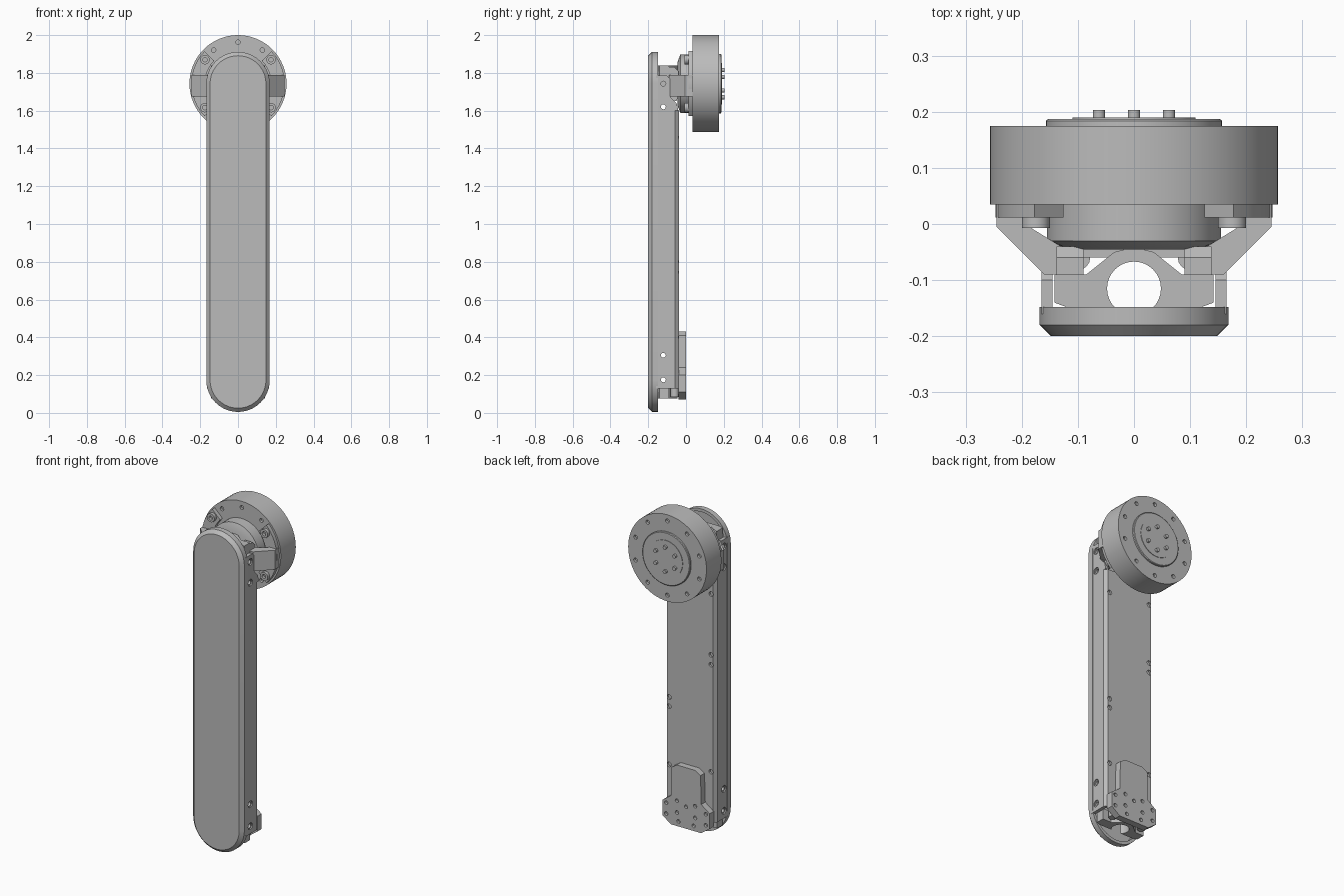
import bpy, bmesh, math

if "Cube" in bpy.data.objects:
    bpy.data.objects.remove(bpy.data.objects["Cube"], do_unlink=True)

grey = bpy.data.materials.new("machined grey")
grey.use_nodes = True
grey.diffuse_color = (0.5, 0.5, 0.5, 1)
grey.node_tree.nodes["Principled BSDF"].inputs["Base Color"].default_value = (0.5, 0.5, 0.5, 1)

HUB_Z = 1.743   # height of the actuator axis
LOW_Z = 0.173   # centre of the lower rounded end


def place(axis, p, d):
    """Lift a 2D point to 3D, at distance d along the axis."""
    u, v = p
    return {"x": (d, u, v), "y": (u, d, v), "z": (u, v, d)}[axis]


def loft(name, axis, sections):
    """Skin a row of (outline, distance) sections and cap both ends."""
    bm = bmesh.new()
    rings = [[bm.verts.new(place(axis, p, d)) for p in pts] for pts, d in sections]
    for a, b in zip(rings, rings[1:]):
        for i in range(len(a)):
            j = (i + 1) % len(a)
            bm.faces.new((a[i], a[j], b[j], b[i]))
    bm.faces.new(rings[0])
    bm.faces.new(rings[-1])
    bmesh.ops.recalc_face_normals(bm, faces=bm.faces)
    mesh = bpy.data.meshes.new(name)
    bm.to_mesh(mesh)
    bm.free()
    mesh.materials.append(grey)
    obj = bpy.data.objects.new(name, mesh)
    bpy.context.collection.objects.link(obj)
    return obj


def prism(name, axis, pts, a, b):
    return loft(name, axis, [(pts, a), (pts, b)])


def circle(r, u=0, v=0, n=48):
    return [(u + r * math.cos(math.tau * i / n), v + r * math.sin(math.tau * i / n))
            for i in range(n)]


def mirrored(half):
    """Complete an outline from its right half, listed bottom to top."""
    return half + [(-u, v) for u, v in reversed(half)]


def flip(pts):
    return [(-u, v) for u, v in pts]


def stadium(r, n=20):
    top = [(r * math.cos(math.pi * i / n), HUB_Z + r * math.sin(math.pi * i / n))
           for i in range(n + 1)]
    return top + [(-u, LOW_Z + HUB_Z - v) for u, v in top]


def rod(axis, u, v, r, a, b, n=16):
    return prism("cutter", axis, circle(r, u, v, n), a, b)


def cut(obj, cutters):
    for c in cutters:
        mod = obj.modifiers.new("cut", "BOOLEAN")
        mod.object = c
        mod.solver = "EXACT"
    bpy.context.view_layer.update()
    graph = bpy.context.evaluated_depsgraph_get()
    mesh = bpy.data.meshes.new_from_object(obj.evaluated_get(graph))
    obj.modifiers.clear()
    obj.data = mesh
    for c in cutters:
        bpy.data.objects.remove(c, do_unlink=True)


def around(count, r, start):
    for i in range(count):
        a = math.radians(start) + math.tau * i / count
        yield r * math.cos(a), HUB_Z + r * math.sin(a)


# Front cover: a long tray with a bevelled front edge
loft("front_cover", "y", [(stadium(r), y) for r, y in
     [(0.148, -0.2), (0.168, -0.18), (0.168, -0.148), (0.15, -0.148), (0.15, -0.185)]])

# Hollow link body with bevelled back corners
body = prism("link_body", "z", mirrored(
    [(0.145, -0.16), (0.165, -0.16), (0.165, -0.058), (0.15, -0.038)])[:4]
    + flip([(0.15, -0.038), (0.165, -0.058), (0.165, -0.16), (0.145, -0.16)])
    + [(-0.145, -0.06), (0.145, -0.06)], 0.13, 1.6)
holes = []
for z in (0.175, 0.305):
    holes.append(rod("x", -0.12, z, 0.013, -0.3, 0.3))
    for s in (-1, 1):
        holes.append(rod("x", -0.12, z, 0.02, s * 0.158, s * 0.2))
for s, heights in ((1, (1.46, 0.8, 0.745, 0.4)), (-1, (1.485, 1.124, 1.065, 0.43))):
    for z in heights:
        holes.append(rod("y", s * 0.138, z, 0.014, -0.05, 0, 12))
cut(body, holes)

# Upper side ears that carry the screws
ear = [(-0.16, 1.6), (-0.04, 1.6), (-0.05, 1.64), (-0.08, 1.67), (-0.085, 1.77),
       (-0.1, 1.785), (-0.16, 1.785)]
for side, s in (("left", 1), ("right", -1)):
    obj = prism(side + "_ear", "x", ear, s * 0.145, s * 0.165)
    cutters = []
    for z in (1.62, HUB_Z):
        cutters += [rod("x", -0.12, z, 0.013, s * 0.1, s * 0.2),
                    rod("x", -0.12, z, 0.02, s * 0.158, s * 0.2)]
    cut(obj, cutters)

# End clamps, each with a round cable passage
clamp = mirrored([(0.115, -0.15), (0.142, -0.14), (0.142, -0.09), (0.085, -0.09),
                  (0.035, -0.05), (0.015, -0.045)])
for name, low, high in (("upper_clamp", 1.7, 1.84), ("lower_clamp", 0.075, 0.14)):
    obj = prism(name, "z", clamp, low, high)
    cut(obj, [rod("z", 0, -0.115, 0.048, low - 0.1, high + 0.1, 32)])

# Lower rear mounting plate with its narrow tab
plate = prism("rear_mount_plate", "y", mirrored(
    [(0.1, 0.07), (0.155, 0.11), (0.155, 0.2), (0.1, 0.24), (0.095, 0.41), (0.06, 0.432)]),
    -0.04, 0)
spots = [(0, 0.2)] + [(s * x, z) for s in (-1, 1) for x, z in
                      ((0.06, 0.22), (0.06, 0.15), (0.13, 0.19), (0.13, 0.125), (0.05, 0.1))]
cut(plate, [rod("y", x, z, 0.011, -0.015, 0.02, 12) for x, z in spots])
for side, s in (("left", 1), ("right", -1)):
    prism(side + "_lower_post", "z", circle(0.022, s * 0.1, -0.06, 16), 0.085, 0.14)

# Actuator drum with bolt holes in both faces
drum = prism("actuator_drum", "y", circle(0.257, 0, HUB_Z, 64), 0.035, 0.175)
cut(drum, [rod("y", x, z, 0.012, a, b, 12) for x, z in around(10, 0.22, 18)
           for a, b in ((0.0, 0.05), (0.16, 0.2))])
loft("actuator_neck", "y", [(circle(r, 0, HUB_Z), y) for r, y in
     [(0.155, 0.04), (0.155, -0.03), (0.115, -0.045)]])

# Output flange and its drive pins
loft("output_flange", "y", [(circle(r, 0, HUB_Z), y) for r, y in
     [(0.157, 0.17), (0.157, 0.184), (0.153, 0.187)]])
prism("flange_centre", "y", circle(0.11, 0, HUB_Z), 0.18, 0.19)
for i, (x, z) in enumerate(around(6, 0.072, 30)):
    prism(f"drive_pin_{i + 1}", "y", circle(0.011, x, z, 16), 0.185, 0.203)

# Side brackets: slanted arm, curved foot and three bolt bosses
arm = [(0.245, 0.036), (0.245, -0.005), (0.16, -0.09), (0.09, -0.09), (0.09, -0.04),
       (0.13, -0.04), (0.195, 0.0), (0.195, 0.036)]
for side, s in (("left", 1), ("right", -1)):
    prism(side + "_bracket_arm", "z", [(s * u, v) for u, v in arm], 1.675, 1.79)
    prism(side + "_bracket_pad", "x", [(-0.14, 1.65), (-0.05, 1.65), (-0.04, 1.68),
          (-0.04, 1.81), (-0.06, 1.83), (-0.14, 1.83)], s * 0.09, s * 0.138)
    angles = [math.radians(-44 + 8 * i) for i in range(12)]
    foot = [(s * r * math.cos(a), HUB_Z + r * math.sin(a)) for r, row in
            ((0.247, angles), (0.175, angles[::-1])) for a in row]
    prism(side + "_bracket_foot", "y", foot, 0.012, 0.036)
    for part, x, z in (("upper", 0.175, 1.87), ("middle", 0.218, HUB_Z), ("lower", 0.175, 1.616)):
        boss = prism(f"{side}_{part}_boss", "y", circle(0.025, s * x, z, 20), -0.007, 0.036)
        cut(boss, [rod("y", s * x, z, 0.012, -0.05, 0.01, 12)])

# Smooth the round parts but keep the machined edges
bpy.ops.object.select_all(action="DESELECT")
for obj in bpy.context.collection.objects:
    if obj.type == "MESH" and obj.data.materials and obj.data.materials[0] == grey:
        obj.select_set(True)
        bpy.context.view_layer.objects.active = obj
bpy.ops.object.shade_smooth_by_angle(angle=math.radians(25))
